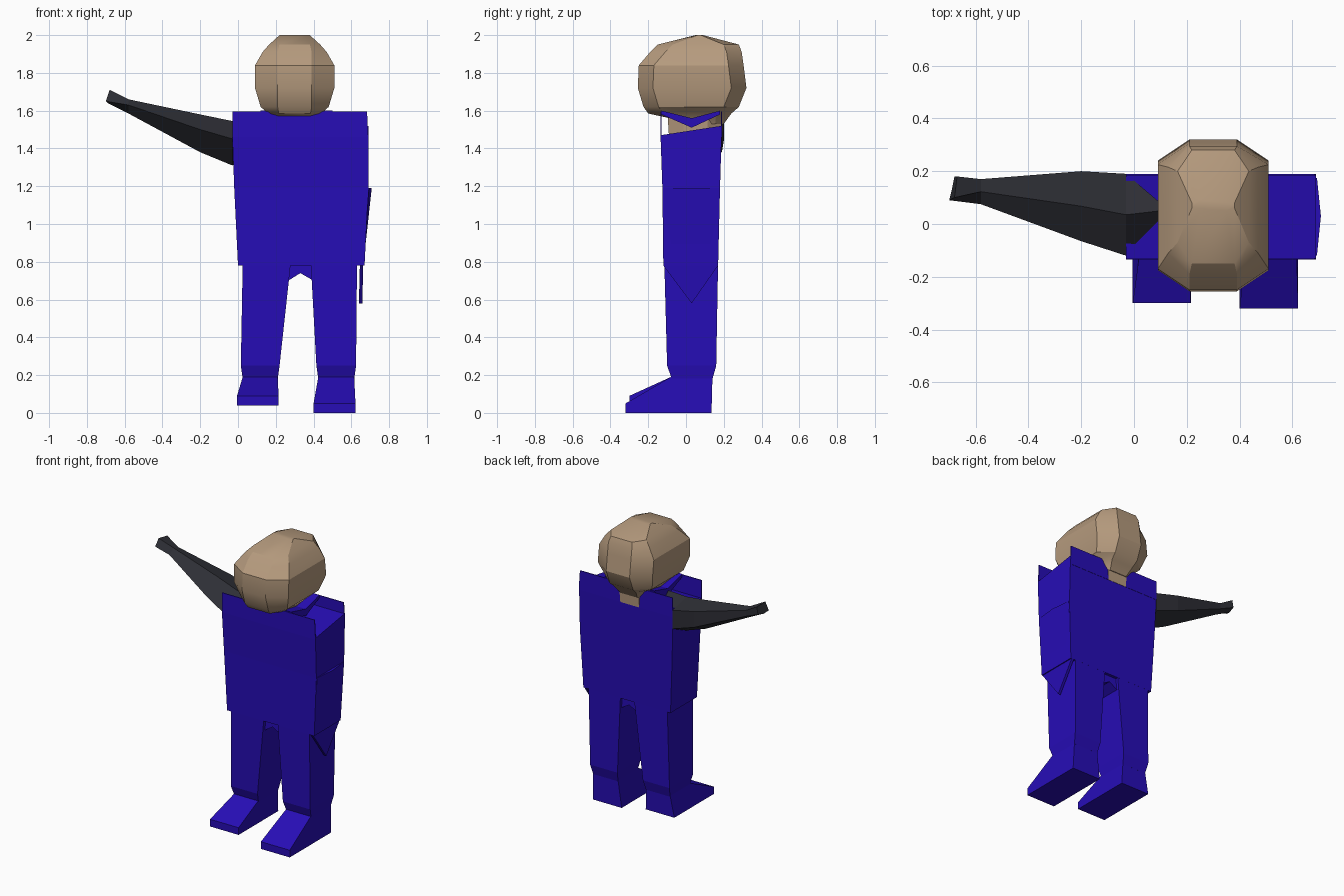
import bpy
import bmesh

if "Cube" in bpy.data.objects:
    bpy.data.objects.remove(bpy.data.objects["Cube"], do_unlink=True)


def material(name, r, g, b):
    m = bpy.data.materials.new(name)
    m.use_nodes = True
    m.diffuse_color = (r, g, b, 1)
    m.node_tree.nodes["Principled BSDF"].inputs["Base Color"].default_value = (r, g, b, 1)
    return m


BLUE = material("suit blue", 0.02, 0.004, 0.47)
SKIN = material("skin tan", 0.47, 0.33, 0.21)
BLACK = material("arm charcoal", 0.027, 0.028, 0.036)


def loft(name, rings, mat, smooth=None):
    """Join rings of equal length into a closed skin."""
    bm = bmesh.new()
    loops = [[bm.verts.new(p) for p in ring] for ring in rings]
    n = len(loops[0])
    for a, b in zip(loops, loops[1:]):
        for i in range(n):
            j = (i + 1) % n
            bm.faces.new((a[i], a[j], b[j], b[i]))
    bm.faces.new(loops[0][::-1])
    bm.faces.new(loops[-1])
    bmesh.ops.recalc_face_normals(bm, faces=bm.faces)
    mesh = bpy.data.meshes.new(name)
    bm.to_mesh(mesh)
    bm.free()
    mesh.materials.append(mat)
    ob = bpy.data.objects.new(name, mesh)
    bpy.context.collection.objects.link(ob)
    if smooth:
        bpy.ops.object.select_all(action="DESELECT")
        ob.select_set(True)
        bpy.context.view_layer.objects.active = ob
        bpy.ops.object.shade_smooth_by_angle(angle=smooth)
    return ob


def rect(z, x0, x1, y0, y1, z_back=None):
    zb = z if z_back is None else z_back
    return [(x0, y0, z), (x1, y0, z), (x1, y1, zb), (x0, y1, zb)]


def octagon(z, half, y0, y1, flat=0.09, cut=0.08, mid=0.3):
    f = min(flat, half * 0.6)
    c = min(cut, (y1 - y0) * 0.3)
    return [(mid - f, y0, z), (mid + f, y0, z), (mid + half, y0 + c, z),
            (mid + half, y1 - c, z), (mid + f, y1, z), (mid - f, y1, z),
            (mid - half, y1 - c, z), (mid - half, y0 + c, z)]


# Torso, with a shallow shoulder deck between the standing front and back edges
loft("torso", [rect(0.78, 0.0, 0.67, -0.12, 0.17),
               rect(1.19, -0.02, 0.69, -0.125, 0.18),
               rect(1.47, -0.03, 0.69, -0.135, 0.19, 1.52)], BLUE)
for name, y, dy in (("front_yoke", -0.135, 0.006), ("back_yoke", 0.19, -0.006)):
    loft(name, [rect(1.46, -0.03, 0.69, y, y + dy),
                rect(1.595, -0.03, 0.683, y, y + dy)], BLUE)

# Collar folded under the head
for name, y0, y1 in (("collar_front", -0.13, 0.03), ("collar_back", 0.18, 0.03)):
    loft(name, [[(x, y0, 1.60), (x, y0, 1.58), (x, y1, 1.51), (x, y1, 1.56)]
                for x in (0.12, 0.50)], BLUE)

# Hanging left sleeve, ending in a point
loft("left_sleeve", [[(x, -0.12, 1.19), (x + 0.015, 0.03, 1.19), (x, 0.175, 1.19),
                      (x - 0.03, 0.17, 0.78), (x - 0.035, 0.03, 0.58), (x - 0.03, -0.12, 0.78)]
                     for x in (0.675, 0.693)], BLUE)

# Raised right arm with a small hand
def arm_ring(x, y0, y1, z0, z1):
    m = (y0 + y1) / 2
    zm = z0 + (z1 - z0) * 0.6
    return [(x, y0, zm), (x, m, z0), (x, y1, z0 + (z1 - z0) * 0.3),
            (x, y1, z1 - (z1 - z0) * 0.15), (x, m, z1)]


loft("right_arm", [arm_ring(0.10, 0.02, 0.08, 1.40, 1.56),
                   arm_ring(-0.03, -0.12, 0.19, 1.31, 1.545),
                   arm_ring(-0.20, -0.065, 0.20, 1.38, 1.58),
                   arm_ring(-0.58, 0.075, 0.17, 1.585, 1.66),
                   [(-0.70, 0.09, 1.65), (-0.69, 0.13, 1.64), (-0.68, 0.18, 1.65),
                    (-0.67, 0.18, 1.70), (-0.68, 0.10, 1.71)]], BLACK)

# Legs and wedge shaped feet
for side, top, ankle, foot, sole, toe in (
        ("right", (0.025, 0.28), (0.025, 0.21), (-0.005, 0.215), 0.04, -0.30),
        ("left", (0.385, 0.63), (0.425, 0.615), (0.40, 0.622), 0.0, -0.32)):
    loft(side + "_leg", [rect(0.18, *ankle, -0.075, 0.14),
                         rect(0.25, ankle[0] - 0.01, ankle[1] + 0.01, -0.10, 0.16),
                         rect(0.80, *top, -0.115, 0.17)], BLUE)
    loft(side + "_foot", [
        [(x0, toe, sole), (x0, toe, sole + 0.05), (x1, -0.08, 0.19),
         (x1, 0.14, 0.19), (x0, 0.135, sole)]
        for x0, x1 in zip(foot, ankle)], BLUE)

# Crotch arch between the legs
loft("crotch", [[(0.22, y, 0.79), (0.25, y, 0.69), (0.33, y, 0.74),
                 (0.40, y, 0.70), (0.42, y, 0.79)] for y in (-0.09, 0.15)], BLUE)

# Neck and faceted head
loft("neck", [octagon(1.46, 0.12, -0.09, 0.19), octagon(1.62, 0.13, -0.10, 0.20)], SKIN)
loft("head", [octagon(1.53, 0.11, 0.05, 0.20),
              octagon(1.585, 0.14, -0.20, 0.24),
              octagon(1.62, 0.18, -0.225, 0.28),
              octagon(1.72, 0.21, -0.255, 0.32),
              octagon(1.84, 0.21, -0.25, 0.305),
              octagon(1.91, 0.17, -0.19, 0.295),
              octagon(1.95, 0.135, -0.15, 0.28),
              octagon(2.0, 0.08, 0.05, 0.09)], SKIN, smooth=0.5)
